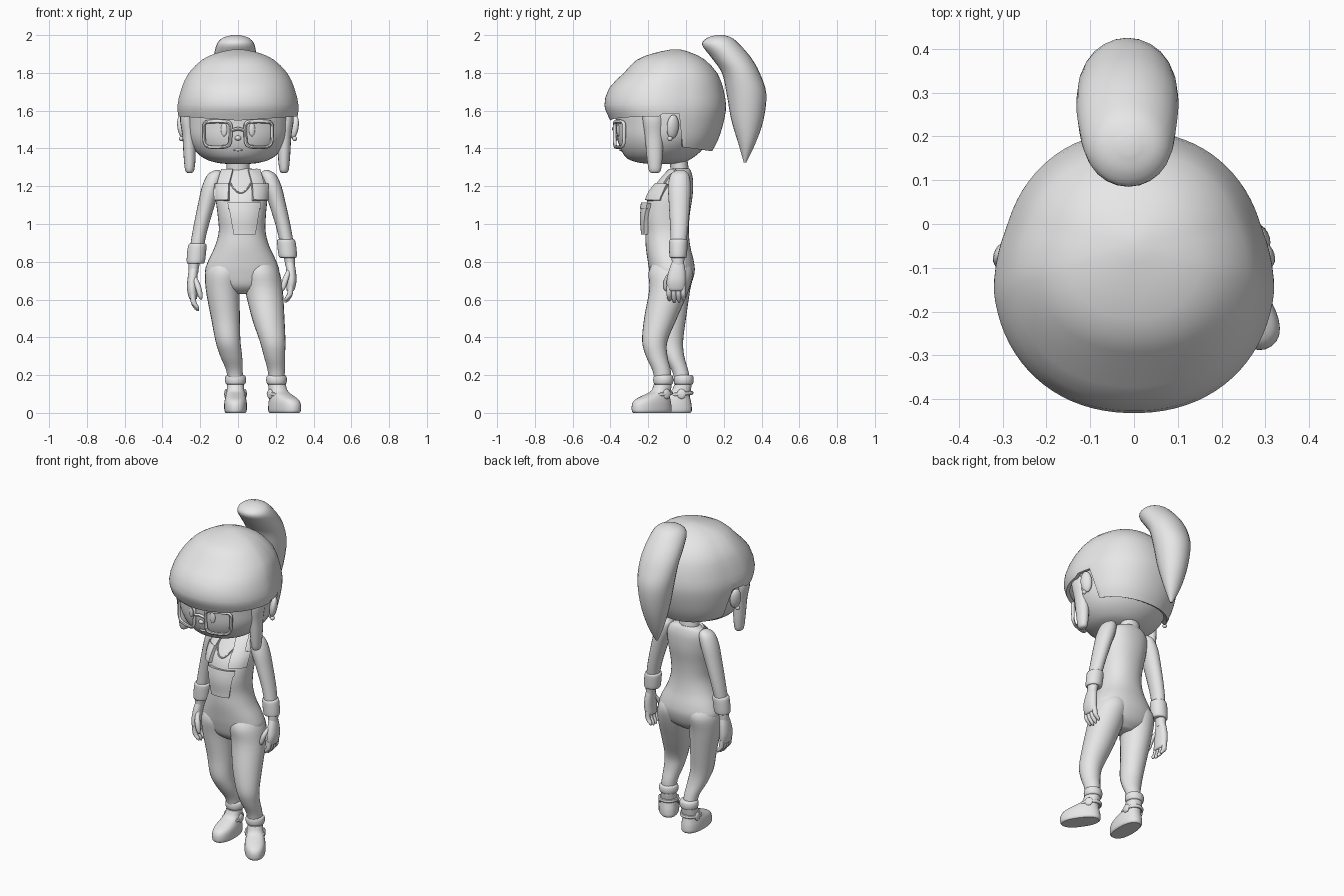
import bpy, bmesh, math
from mathutils import Vector, Matrix

mat = bpy.data.materials.new("plain grey")
mat.diffuse_color = (0.8, 0.8, 0.8, 1)


def make(name, bm):
    bmesh.ops.recalc_face_normals(bm, faces=bm.faces)
    me = bpy.data.meshes.new(name)
    bm.to_mesh(me)
    bm.free()
    ob = bpy.data.objects.new(name, me)
    bpy.context.collection.objects.link(ob)
    me.materials.append(mat)
    return ob


def smooth(secs, steps=4):
    """Catmull-Rom through the section tuples."""
    out = []
    for i in range(len(secs) - 1):
        p = [secs[max(0, min(len(secs) - 1, i + k))] for k in (-1, 0, 1, 2)]
        for s in range(steps):
            t = s / steps
            out.append([0.5 * (2 * b + (c - a) * t + (2 * a - 5 * b + 4 * c - d) * t * t
                               + (3 * b - a - 3 * c + d) * t ** 3) for a, b, c, d in zip(*p)])
    return out + [list(secs[-1])]


def sup(v, e):
    return math.copysign(abs(v) ** (2 / e), v)


def skin(bm, rings):
    n = len(rings[0])
    for a, b in zip(rings, rings[1:]):
        for i in range(n):
            bm.faces.new((a[i], a[(i + 1) % n], b[(i + 1) % n], b[i]))


def loft(name, secs, n=24, e=2.0, place=lambda v: v):
    """Closed body through horizontal rings (z, cx, cy, rx, ry)."""
    bm = bmesh.new()
    dense = smooth(secs)
    rings = []
    for z, cx, cy, rx, ry in dense:
        ring = []
        for i in range(n):
            a = math.tau * i / n
            p = Vector((cx + rx * sup(math.cos(a), e), cy + ry * sup(math.sin(a), e), z))
            ring.append(bm.verts.new(place(p)))
        rings.append(ring)
    skin(bm, rings)
    bm.faces.new(rings[0])
    bm.faces.new(rings[-1])
    make(name, bm)
    return dense


def ball(name, loc, radii, rot=(0, 0, 0)):
    bm = bmesh.new()
    bmesh.ops.create_uvsphere(bm, u_segments=20, v_segments=12, radius=1)
    ob = make(name, bm)
    ob.location, ob.scale, ob.rotation_euler = loc, radii, rot


def wire(name, pts, r, cyclic=True):
    cu = bpy.data.curves.new(name, 'CURVE')
    cu.dimensions, cu.bevel_depth, cu.bevel_resolution, cu.use_fill_caps = '3D', r, 2, True
    sp = cu.splines.new('POLY')
    sp.points.add(len(pts) - 1)
    for q, p in zip(sp.points, pts):
        q.co = (*p, 1)
    sp.use_cyclic_u = cyclic
    cu.materials.append(mat)
    bpy.context.collection.objects.link(bpy.data.objects.new(name, cu))


# --- torso -----------------------------------------------------------------
torso = loft("torso", [
    (0.63, .022, -.075, .05, .05), (0.67, .022, -.075, .15, .095), (0.74, .022, -.073, .195, .118),
    (0.80, .022, -.08, .182, .122), (0.88, .022, -.095, .145, .118), (0.96, .022, -.1, .124, .115),
    (1.05, .02, -.1, .128, .12), (1.15, .018, -.08, .138, .115), (1.23, .016, -.048, .132, .085),
    (1.275, .012, -.032, .105, .06), (1.295, .006, -.028, .06, .045)], 36, 2.2)
loft("neck", [(1.24, .0, -.03, .062, .05), (1.30, 0, -.035, .06, .048), (1.4, 0, -.05, .06, .05)])


def front_y(x, z):
    for a, b in zip(torso, torso[1:]):
        if a[0] <= z <= b[0]:
            t = (z - a[0]) / (b[0] - a[0])
            _, cx, cy, rx, ry = [p + (q - p) * t for p, q in zip(a, b)]
            return cy - ry * (1 - min(.97, abs((x - cx) / rx)) ** 2.2) ** (1 / 2.2)
    return -.03


def patch(name, z0, z1, low, high, lift, thick, n=8):
    """Plate that follows the chest, from a low x range to a high x range."""
    bm = bmesh.new()
    g = []
    for j in range(n + 1):
        t = j / n
        z = z0 + (z1 - z0) * t
        xa, xb = low[0] + (high[0] - low[0]) * t, low[1] + (high[1] - low[1]) * t
        g.append([])
        for i in range(n + 1):
            x = xa + (xb - xa) * i / n
            g[-1].append(bm.verts.new((x, front_y(x, z) - lift, z)))
    for j in range(n):
        for i in range(n):
            bm.faces.new((g[j][i], g[j][i + 1], g[j + 1][i + 1], g[j + 1][i]))
    m = make(name, bm).modifiers.new("thickness", 'SOLIDIFY')
    m.thickness, m.offset = thick, 0


# Bib pocket, shoulder straps and buckles
patch("bib_pocket", .945, 1.09, (-.02, .088), (-.045, .11), .012, .024)
patch("pocket_hem", 1.08, 1.11, (-.048, .113), (-.05, .115), .015, .028)
for s, side in ((-1, "left"), (1, "right")):
    c = .014 + s * .1
    patch(side + "_strap", 1.17, 1.285, (c - .03, c + .03), (c - s * .03 - .03, c - s * .03 + .03), .006, .018)
    patch(side + "_buckle", 1.125, 1.21, (c - .036, c + .036), (c - .04, c + .04), .012, .022)
# Neckline seam
wire("neckline", [(x, front_y(x, z) - .001, z) for x, z in
                  [(.014 + .008 * k, 1.165 + .0011 * k * k) for k in range(-8, 9)]], .004, False)

# --- legs ------------------------------------------------------------------
loft("left_leg", [(.82, -.06, -.08, .07, .08), (.75, -.072, -.075, .1, .115), (.65, -.08, -.078, .09, .1),
                  (.5, -.066, -.08, .076, .08), (.38, -.053, -.085, .066, .07), (.3, -.036, -.065, .058, .056),
                  (.22, -.018, -.03, .043, .043), (.14, -.013, -.013, .04, .042)])
loft("right_leg", [(.82, .105, -.08, .07, .08), (.75, .118, -.08, .1, .117), (.65, .137, -.09, .1, .105),
                   (.5, .16, -.135, .086, .087), (.38, .183, -.165, .068, .067), (.3, .193, -.155, .056, .057),
                   (.22, .203, -.128, .045, .048), (.14, .204, -.12, .04, .042)])

# --- shoes, toe towards local -y -------------------------------------------
for side, ox, oy, turn in (("left", -.013, -.012, 0), ("right", .204, -.12, .6)):
    M = Matrix.Translation((ox, oy, 0)) @ Matrix.Rotation(turn, 4, 'Z')
    put = lambda v, M=M: M @ v
    loft(side + "_shoe", [(0, 0, -.075, .052, .11), (.012, 0, -.075, .059, .118), (.045, 0, -.075, .06, .116),
                          (.07, 0, -.068, .057, .104), (.092, 0, -.045, .051, .077), (.115, 0, -.016, .047, .053),
                          (.15, 0, -.004, .044, .046)], 28, 2.3, put)
    loft(side + "_trouser_cuff", [(.15, 0, 0, .044, .042), (.156, 0, 0, .052, .05), (.175, 0, 0, .056, .053),
                                  (.194, 0, 0, .052, .05), (.2, 0, 0, .042, .042)], 24, 2, put)
    wire(side + "_shoe_strap", [M @ Vector((.05 * math.cos(a), -.02 + .062 * math.sin(a), .1 + .006 * math.sin(a)))
                                for a in [math.tau * k / 24 for k in range(24)]], .01)
    for s in (-1, 1):
        ball(side + "_shoe_button", M @ Vector((s * .05, -.012, .1)), (.01, .024, .026), (0, 0, turn))

# --- arms, modelled on the left and mirrored -------------------------------
for side in ("left", "right"):
    def put(v, side=side):
        if side == "left":
            return v
        return Vector((.04 - v.x, v.y, v.z + .045 * max(0, min(1, (1.2 - v.z) / .6))))
    loft(side + "_arm", [(1.285, -.11, -.03, .012, .02), (1.262, -.12, -.033, .04, .048), (1.2, -.14, -.035, .05, .06),
                         (1.1, -.168, -.035, .045, .056), (.97, -.2, -.036, .039, .048), (.88, -.217, -.04, .036, .042),
                         (.79, -.232, -.042, .029, .034), (.74, -.236, -.043, .025, .032)], 20, 2, put)
    loft(side + "_sleeve_cuff", [(.79, -.226, -.042, .036, .036), (.797, -.224, -.042, .047, .045),
                                 (.84, -.22, -.041, .05, .048), (.888, -.215, -.04, .048, .048),
                                 (.897, -.213, -.04, .038, .04)], 24, 2, put)
    loft(side + "_hand", [(.77, -.234, -.043, .023, .03), (.72, -.24, -.047, .026, .043), (.66, -.243, -.052, .027, .05),
                          (.61, -.238, -.053, .022, .045), (.6, -.237, -.053, .012, .03)], 20, 2.2, put)
    for k in range(4):
        y = -.09 + .025 * k
        d = .008 * abs(k - 1.4)
        loft(side + "_finger", [(.63, -.24, y, .014, .013), (.585, -.235, y, .015, .0135),
                                (.55 + d, -.22, y + .002, .013, .012), (.535 + d, -.212, y + .003, .004, .004)], 10, 2, put)
    loft(side + "_thumb", [(.72, -.23, -.07, .012, .014), (.67, -.212, -.1, .016, .016),
                           (.62, -.2, -.107, .013, .013), (.6, -.196, -.106, .004, .004)], 10, 2, put)

# --- head and face ---------------------------------------------------------
loft("head", [(1.318, 0, -.13, .06, .06), (1.325, 0, -.135, .115, .115), (1.345, 0, -.14, .175, .168),
              (1.39, 0, -.13, .23, .213), (1.45, 0, -.12, .266, .243), (1.52, 0, -.113, .28, .256),
              (1.62, 0, -.11, .28, .26), (1.74, 0, -.1, .23, .22), (1.84, 0, -.09, .13, .13)], 40)
ball("nose", (0, -.365, 1.455), (.017, .014, .013))
ball("mouth", (0, -.343, 1.392), (.024, .01, .007))
for s, side in ((-1, "left"), (1, "right")):
    ball(side + "_eye", (s * .074, -.358, 1.5), (.017, .009, .036), (0, 0, s * .25))
    ball(side + "_ear", (s * .296, -.07, 1.515), (.022, .034, .064), (0, s * .15, s * .5))
    ball(side + "_earring", (s * .3, -.085, 1.452), (.013, .013, .013))
    # Rounded square glasses frame wrapped round the face
    pts = []
    for k in range(32):
        a = math.tau * k / 32
        w = .071 + .006 * math.sin(a)
        x = s * .11 + w * sup(math.cos(a), 5)
        pts.append((x, -.38 + 1.6 * x * x, 1.475 + .068 * sup(math.sin(a), 5)))
    wire(side + "_glasses_frame", pts, .0095)
wire("glasses_bridge", [(-.038, -.378, 1.495), (0, -.384, 1.505), (.038, -.378, 1.495)], .009, False)

# --- hair cap: fringe in front, longer behind the ears ---------------------
prof = smooth([(1.38, -.09, .25, .225), (1.45, -.09, .288, .262), (1.55, -.1, .314, .302), (1.63, -.11, .322, .322),
               (1.72, -.105, .3, .302), (1.80, -.082, .262, .247), (1.87, -.08, .19, .18),
               (1.905, -.068, .115, .1), (1.922, -.055, .04, .035), (1.925, -.055, .012, .012)])


def hair_at(z):
    for a, b in zip(prof, prof[1:]):
        if z <= b[0]:
            t = max(0, (z - a[0]) / (b[0] - a[0]))
            return [p + (q - p) * t for p, q in zip(a, b)][1:]
    return prof[-1][1:]


bm = bmesh.new()
N, rings = 80, []
levels = [1.925, 1.922, 1.914, 1.905, 1.89, 1.87, 1.84, 1.8, 1.76, 1.72, 1.67, 1.63]
for j in range(20):
    ring = []
    for i in range(N):
        a = math.tau * (i + .5) / N
        c, s = math.cos(a), math.sin(a)
        # hem height: fringe, gap over the ear, back
        hem = 1.385 + .03 * (1 - s) if s > .2 else (1.585 if s > -.05 else 1.548 + .022 * abs(c))
        z = levels[j] if j < 12 else 1.63 + (hem - 1.63) * (j - 11) / 8
        cy, rx, ry = hair_at(z)
        narrow = 1 - .06 * max(0, min(1, (s + .1) / .4))
        ring.append(bm.verts.new((rx * narrow * sup(c, 2.15), cy + ry * sup(s, 2.15), z)))
    rings.append(ring)
skin(bm, rings)
bm.faces.new(rings[0])
m = make("hair_cap", bm).modifiers.new("thickness", 'SOLIDIFY')
m.thickness, m.offset = .022, -1

# Side locks
for s, side in ((-1, "left"), (1, "right")):
    x = s * .25 - .006
    loft(side + "_lock", [(1.27, x, -.165, .01, .015), (1.285, x, -.165, .024, .032), (1.36, x, -.166, .032, .042),
                          (1.47, x + s * .005, -.17, .034, .048), (1.56, x + s * .015, -.175, .036, .055),
                          (1.64, x + s * .01, -.18, .025, .05)], 16)

# Ponytail
loft("ponytail", [(1.325, -.015, .312, .008, .006), (1.42, -.015, .322, .05, .043), (1.55, -.015, .325, .084, .085),
                  (1.69, -.015, .32, .107, .105), (1.80, -.015, .29, .116, .1), (1.88, -.015, .24, .114, .105),
                  (1.95, -.013, .185, .1, .1), (1.985, -.012, .178, .07, .066), (2.0, -.01, .18, .02, .02)], 24)

# --- finish: apply thickness and shade -------------------------------------
bpy.ops.object.select_all(action='SELECT')
bpy.context.view_layer.objects.active = bpy.data.objects["torso"]
bpy.ops.object.convert(target='MESH')
bpy.ops.object.select_all(action='SELECT')
bpy.ops.object.shade_smooth_by_angle(angle=math.radians(45))
